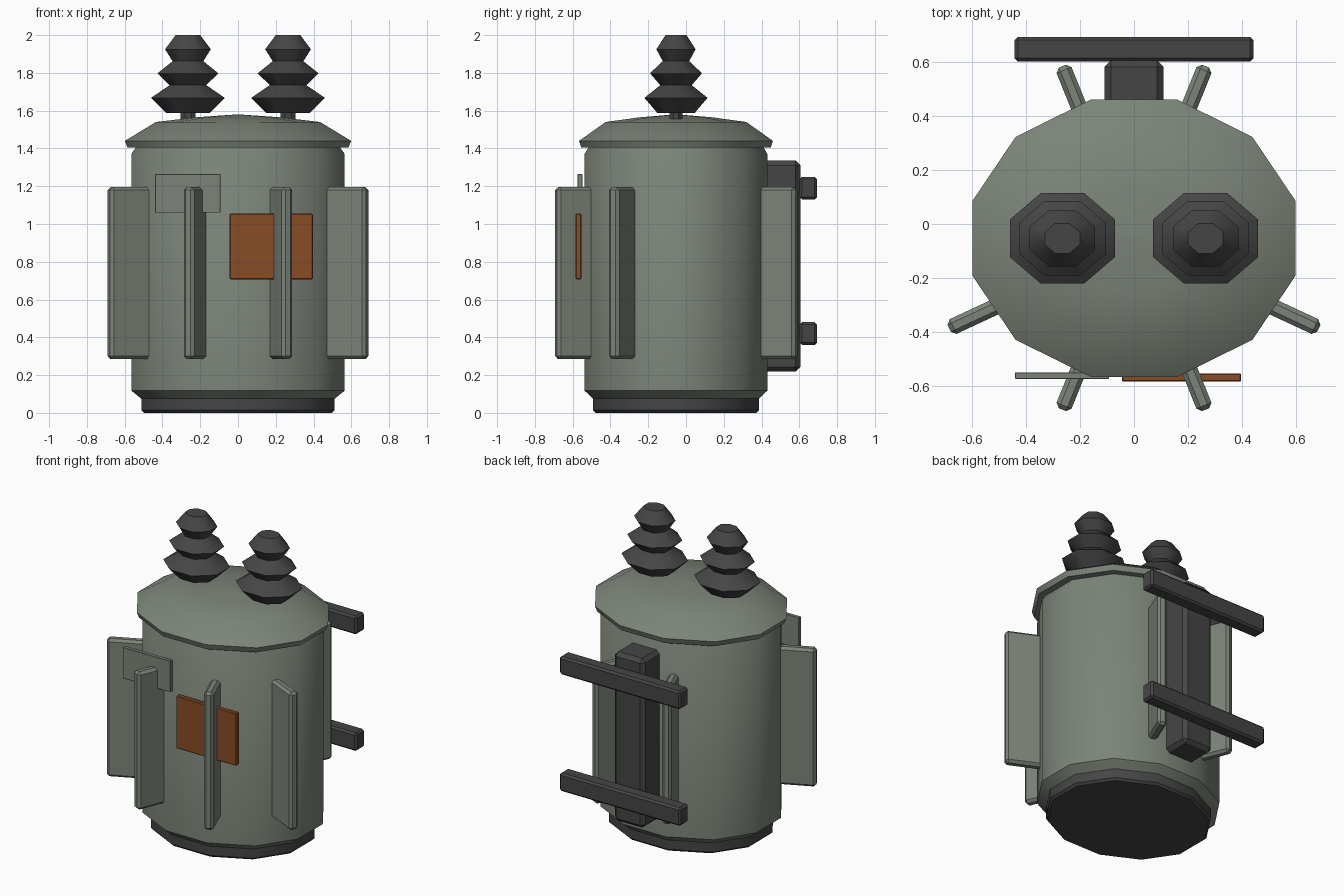
import bpy
import math
from mathutils import Vector

cube = bpy.data.objects.get("Cube")
if cube:
    bpy.data.objects.remove(cube, do_unlink=True)

CY = -0.053      # tank axis in y
SQUASH = 0.857   # depth to width ratio of every round part


def material(name, r, g, b):
    m = bpy.data.materials.new(name)
    m.use_nodes = True
    m.diffuse_color = (r, g, b, 1)
    m.node_tree.nodes["Principled BSDF"].inputs["Base Color"].default_value = (r, g, b, 1)
    return m


GREEN = material("grey_green_paint", 0.2, 0.23, 0.19)
DARK = material("dark_grey", 0.06, 0.06, 0.062)
ORANGE = material("rust_orange", 0.25, 0.073, 0.018)


def make(name, verts, faces, mat, smooth=None):
    me = bpy.data.meshes.new(name)
    me.from_pydata(verts, [], faces)
    me.materials.append(mat)
    ob = bpy.data.objects.new(name, me)
    bpy.context.collection.objects.link(ob)
    if smooth:
        bpy.ops.object.select_all(action='DESELECT')
        ob.select_set(True)
        bpy.context.view_layer.objects.active = ob
        bpy.ops.object.shade_smooth_by_angle(angle=math.radians(smooth))
    return ob


def lathe(name, profile, sides, mat, x=0, smooth=35):
    """Stack of squashed polygon rings from (radius, z) pairs, capped at both ends."""
    verts, faces = [], []
    for r, z in profile:
        for i in range(sides):
            a = 2 * math.pi * (i + 0.5) / sides
            verts.append((x + r * math.cos(a), CY + SQUASH * r * math.sin(a), z))
    for k in range(len(profile) - 1):
        for i in range(sides):
            j = (i + 1) % sides
            a, b = k * sides, (k + 1) * sides
            faces.append((a + i, a + j, b + j, b + i))
    faces.append(tuple(reversed(range(sides))))
    top = (len(profile) - 1) * sides
    faces.append(tuple(range(top, top + sides)))
    return make(name, verts, faces, mat, smooth)


def box(name, lo, hi, mat, bevel=0.0, angle=0.0, origin=(0, 0, 0)):
    """Bevelled box between two corners, turned about z and moved to origin."""
    verts = [(x, y, z) for x in (lo[0], hi[0]) for y in (lo[1], hi[1]) for z in (lo[2], hi[2])]
    faces = [(0, 1, 3, 2), (4, 6, 7, 5), (0, 4, 5, 1), (2, 3, 7, 6), (0, 2, 6, 4), (1, 5, 7, 3)]
    ob = make(name, verts, faces, mat)
    ob.location = Vector(origin)
    ob.rotation_euler.z = angle
    if bevel:
        mod = ob.modifiers.new("bevel", 'BEVEL')
        mod.width = bevel
        mod.segments = 1
    return ob


# Tank body, base ring and lid
lathe("base_ring", [(0.515, 0), (0.53, 0.014), (0.53, 0.09)], 12, DARK)
lathe("tank", [(0.53, 0.075), (0.585, 0.118), (0.585, 1.37), (0.56, 1.405), (0.56, 1.43)], 12, GREEN)
lathe("lid", [(0.606, 1.405), (0.62, 1.44), (0.45, 1.54), (0.23, 1.565), (0.01, 1.58)], 12, GREEN)

# Insulator bushings: stem and three sheds each
for side, x in (("left", 0.265), ("right", -0.265)):
    lathe(side + "_bushing_stem", [(0.043, 1.53), (0.043, 1.6)], 8, DARK, x, 40)
    lathe(side + "_bushing",
          [(0.125, 1.588), (0.211, 1.668), (0.105, 1.735), (0.174, 1.798),
           (0.088, 1.862), (0.131, 1.925), (0.07, 2.0)], 8, DARK, x, 42)

# Cooling fins: tip position and outward direction, mirrored left to right
fins = (("front", 0.262, -0.68, -68), ("side", 0.677, -0.383, -25), ("back", 0.262, 0.577, 68))
for place, x, y, deg in fins:
    for side, s in (("left", 1), ("right", -1)):
        a = math.radians(deg if s > 0 else 180 - deg)
        box(f"{side}_{place}_fin", (-0.25, -0.03, 0.285), (0.008, 0.03, 1.195), GREEN, 0.016,
            a, (s * x, y, 0))

# Plates on the front
box("nameplate", (-0.44, -0.574, 1.06), (-0.093, -0.549, 1.265), GREEN, 0.002)
box("warning_plate", (-0.045, -0.584, 0.707), (0.397, -0.553, 1.055), ORANGE, 0.005)

# Mounting bracket at the back
box("bracket_post", (-0.11, 0.36, 0.218), (0.11, 0.605, 1.335), DARK, 0.024)
for place, z in (("lower", 0.42), ("upper", 1.19)):
    box(place + "_crossbar", (-0.442, 0.602, z - 0.06), (0.442, 0.693, z + 0.06), DARK, 0.012)
